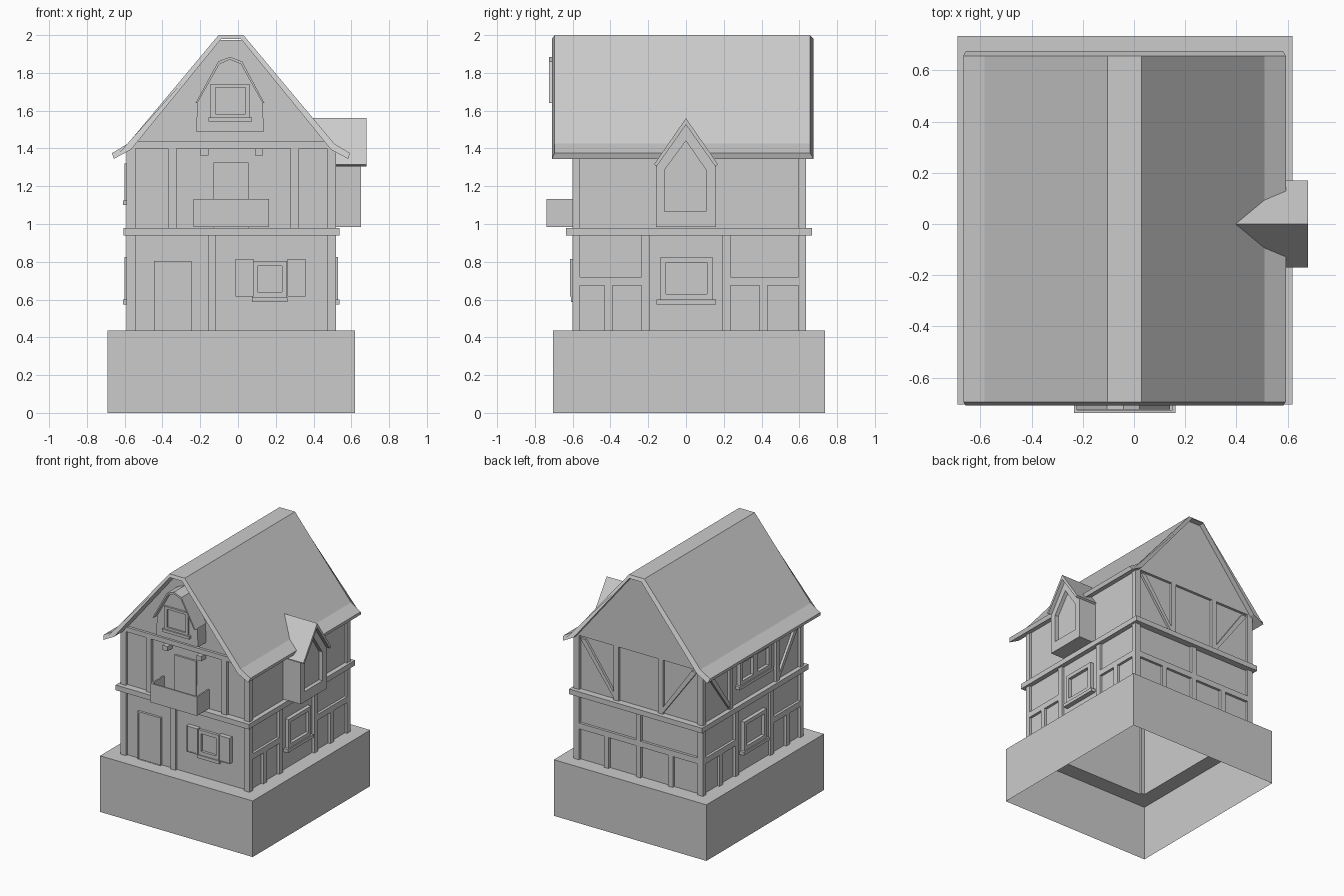
import bpy, bmesh

if "Cube" in bpy.data.objects:
    bpy.data.objects.remove(bpy.data.objects["Cube"])

CX, CY = -0.035, 0.0175            # house centre
X0, X1, Y0, Y1 = -0.59, 0.52, -0.60, 0.635   # outer timber faces
T = 0.02                           # timber depth in front of the panels


def loft(name, loops, start=False, end=True):
    """Bridge equal-length closed loops, optionally capping either end."""
    bm = bmesh.new()
    rows = [[bm.verts.new(p) for p in lp] for lp in loops]
    n = len(rows[0])
    for a, b in zip(rows, rows[1:]):
        for i in range(n):
            j = (i + 1) % n
            bm.faces.new((a[i], a[j], b[j], b[i]))
    if start:
        bm.faces.new(rows[0][::-1])
    if end:
        bm.faces.new(rows[-1])
    bmesh.ops.recalc_face_normals(bm, faces=bm.faces)
    me = bpy.data.meshes.new(name)
    bm.to_mesh(me)
    bm.free()
    ob = bpy.data.objects.new(name, me)
    bpy.context.collection.objects.link(ob)
    return ob


# wall frames: (u along wall, z, d outward from timber face) -> world
def front(u, z, d): return (u, Y0 - d, z)
def back(u, z, d): return (u, Y1 + d, z)
def right(u, z, d): return (X1 + d, u, z)
def left(u, z, d): return (X0 - d, u, z)


def at(wall, pts, d):
    return [wall(u, z, d) for u, z in pts]


def rect(u0, u1, z0, z1):
    return [(u0, z0), (u1, z0), (u1, z1), (u0, z1)]


def slab(name, wall, pts, d=0.0, back_d=-T, closed=False):
    return loft(name, [at(wall, pts, back_d), at(wall, pts, d)], start=closed)


def bar(name, wall, u0, u1, z0, z1, d=0.0):
    return slab(name, wall, rect(u0, u1, z0, z1), d)


def framed(name, wall, outer, inner, d, depth, back_d=-T):
    """Raised shape with a recessed inner panel."""
    return loft(name, [at(wall, outer, back_d), at(wall, outer, d),
                       at(wall, inner, d), at(wall, inner, d - depth)])


def ring_rect(x0, x1, y0, y1, z):
    return [(x0, y0, z), (x1, y0, z), (x1, y1, z), (x0, y1, z)]


def house(z, o=0.0):
    return ring_rect(X0 - o, X1 + o, Y0 - o, Y1 + o, z)


# plinth, open underneath
loft("plinth", [ring_rect(-0.69, 0.62, -0.705, 0.735, 0),
                ring_rect(-0.69, 0.62, -0.705, 0.735, 0.435),
                house(0.435, -T)], end=False)
# wall panels and storey belt
loft("wall_panels", [house(0.435, -T), house(1.4, -T)], end=False)
BX0, BX1, BY0, BY1 = -0.605, 0.537, -0.635, 0.667
loft("storey_belt", [house(0.94, -T), ring_rect(BX0, BX1, BY0, BY1, 0.94),
                     ring_rect(BX0, BX1, BY0, BY1, 0.98), house(0.98, -T)], end=False)

# corner posts
for x in (X0, X1 - 0.048):
    for y in (Y0, Y1 - 0.04):
        loft("corner_post", [ring_rect(x, x + 0.048, y, y + 0.04, z) for z in (0.435, 1.4)], start=True)

# gables
tri = [(X0, 1.4), (X1, 1.4), (0.03, 1.975), (-0.105, 1.975)]
slab("front_gable", front, tri, -0.015, -0.03)
slab("back_gable", back, tri, 0.0, -0.03)
bar("gable_beam", front, -0.56, 0.49, 1.4, 1.437, 0.005)

# main roof with flared eaves
RX = -0.037
half_out = [(0.63, 1.375), (0.547, 1.425), (0.066, 2.0)]
half_in = [(0.62, 1.345), (0.53, 1.393), (0.052, 1.98)]


def span(half):
    return [(RX + x, z) for x, z in half] + [(RX - x, z) for x, z in half[::-1]]


def roof_end(y_out, y_in):
    return ([(x, y_out, z) for x, z in span(half_out)] +
            [(x, y_in, z) for x, z in span(half_in)[::-1]])


loft("main_roof", [roof_end(-0.695, -0.71), roof_end(0.657, 0.675)], start=True)


def window(wall, u0, u1, z0, z1, t=0.03, d=0.01, sill=0.02):
    framed("window_frame", wall, rect(u0, u1, z0, z1),
           rect(u0 + t, u1 - t, z0 + t, z1 - t), d, 0.025)
    if sill:
        bar("window_sill", wall, u0 - sill, u1 + sill, z0 - 0.025, z0, d + 0.008)


# front: ground floor
bar("front_post", front, -0.16, -0.117, 0.435, 0.94)
framed("front_door", front, rect(-0.445, -0.245, 0.435, 0.805),
       rect(-0.435, -0.255, 0.437, 0.795), -0.002, 0.006)
window(front, 0.075, 0.26, 0.612, 0.805, 0.028, 0.0, 0.001)
for u in (-0.013, 0.262):
    framed("shutter", front, rect(u, u + 0.095, 0.615, 0.815),
           rect(u + 0.006, u + 0.089, 0.621, 0.809), 0.015, 0.004)

# front: upper floor with balcony
for u in (-0.37, 0.278):
    bar("front_upper_post", front, u, u + 0.045, 0.98, 1.4)
bar("balcony_door", front, -0.13, 0.055, 0.98, 1.325, -0.005)
for u in (-0.2, 0.09):
    bar("beam_end", front, u, u + 0.043, 1.363, 1.4, 0.04)


def deck(o, z):
    return ring_rect(-0.235 + o, 0.163 - o, -0.738 + o, Y0 + 0.015, z)


loft("balcony", [deck(0, 0.985), deck(0, 1.132), deck(0.012, 1.132), deck(0.012, 1.0)], start=True)

# attic bay window with curved hood
hood = [(-0.225, 1.64), (-0.105, 1.86), (-0.042, 1.885), (0.022, 1.86), (0.14, 1.64)]
hood_in = [(-0.215, 1.64), (-0.098, 1.847), (-0.042, 1.87), (0.015, 1.847), (0.13, 1.64)]
slab("attic_hood", front, hood + hood_in[::-1], 0.125, -0.01, True)
slab("attic_bay", front, [(-0.222, 1.49), (0.137, 1.49)] + hood_in[::-1], 0.085, -0.015)
framed("attic_window", front, rect(-0.145, 0.06, 1.565, 1.74),
       rect(-0.12, 0.04, 1.582, 1.722), 0.1, 0.012, 0.085)
slab("attic_sill", front, rect(-0.155, 0.075, 1.543, 1.565), 0.11, 0.085)

# both long sides: ground floor
for wall in (right, left):
    for s in (-1, 1):
        for u, z in ((0.215, 0.94), (0.41, 0.675)):
            c = s * u
            bar("side_post", wall, c - 0.021, c + 0.021, 0.435, z)
        a, b = sorted((s * 0.236, s * 0.6))
        bar("side_rail", wall, a, b, 0.675, 0.72)
    window(wall, -0.135, 0.14, 0.6, 0.825)

# gabled bay on the right side
outer = [(-0.16, 0.985), (0.16, 0.985), (0.16, 1.305), (0.0, 1.525), (-0.16, 1.305)]
inner = [(-0.115, 1.065), (0.107, 1.065), (0.107, 1.285), (0.0, 1.44), (-0.115, 1.285)]
framed("side_bay", right, outer, inner, 0.13, 0.03, -0.03)
cap = [(-0.17, 1.315), (0.0, 1.56), (0.17, 1.315), (0.155, 1.305), (0.0, 1.525), (-0.155, 1.305)]
slab("side_bay_roof", right, cap, 0.16, -0.16, True)


def brace(wall, ua, za, ub, zb, w=0.045):
    """Diagonal timber from a top corner to a post foot."""
    s = w if ub > ua else -w
    slab("brace", wall, [(ua, za), (ua + s, za), (ub, zb + w), (ub, zb)], -0.002)


# left side: upper floor
for s in (-1, 1):
    bar("left_upper_post", left, s * 0.285 - 0.021, s * 0.285 + 0.021, 0.98, 1.4)
    brace(left, s * 0.59, 1.37, s * 0.306, 0.99)
for u in (-0.19, 0.0):
    window(left, u, u + 0.19, 1.125, 1.32, 0.028, 0.01, 0)
bar("left_upper_sill", left, -0.21, 0.21, 1.1, 1.125, 0.018)

# back: posts, rail and braces
bar("back_centre_post", back, CX - 0.021, CX + 0.021, 0.435, 0.94)
bar("back_rail", back, -0.545, 0.475, 0.675, 0.72)
for s in (-1, 1):
    c = CX + s * 0.275
    bar("back_lower_post", back, c - 0.021, c + 0.021, 0.435, 0.675)
    c = CX + s * 0.19
    bar("back_upper_post", back, c - 0.021, c + 0.021, 0.98, 1.4)
    brace(back, CX + s * 0.5, 1.38, c + s * 0.021, 0.99)
